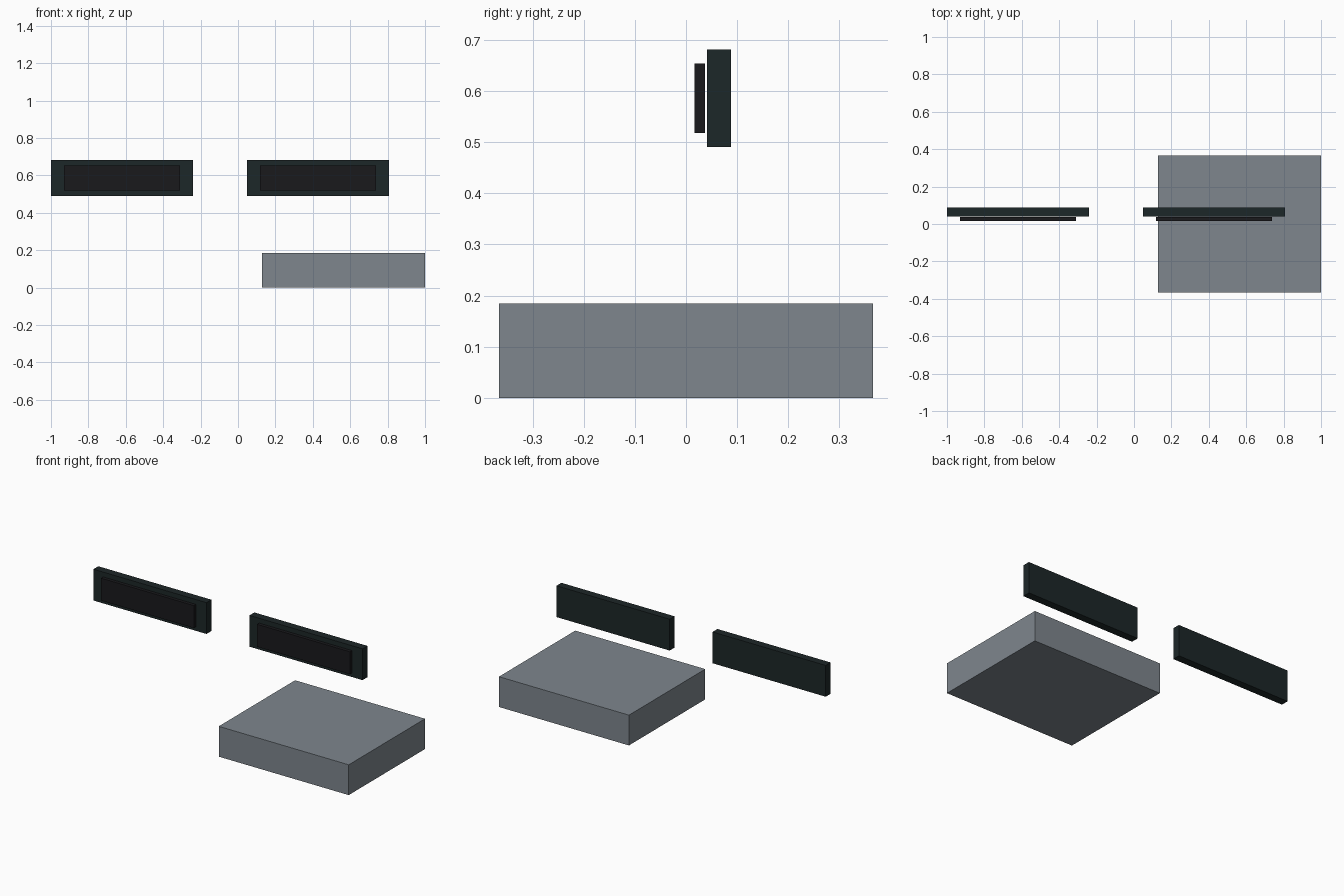
import bpy
import bmesh
from mathutils import Vector

if "Cube" in bpy.data.objects:
    bpy.data.objects.remove(bpy.data.objects["Cube"])


def material(name, rgb):
    mat = bpy.data.materials.new(name)
    mat.diffuse_color = (*rgb, 1.0)
    mat.use_nodes = True
    mat.node_tree.nodes["Principled BSDF"].inputs["Base Color"].default_value = mat.diffuse_color
    return mat


def box(name, low, high, mat):
    """Axis-aligned box between two opposite corners."""
    low, high = Vector(low), Vector(high)
    mesh = bpy.data.meshes.new(name)
    bm = bmesh.new()
    bmesh.ops.create_cube(bm, size=1.0)
    bmesh.ops.scale(bm, vec=high - low, verts=bm.verts)
    bm.to_mesh(mesh)
    bm.free()
    mesh.materials.append(mat)
    obj = bpy.data.objects.new(name, mesh)
    obj.location = (low + high) / 2
    bpy.context.collection.objects.link(obj)
    return obj


base_grey = material("base_grey", (0.21, 0.24, 0.27))
frame_green = material("frame_dark_green", (0.012, 0.020, 0.021))
screen_black = material("screen_black", (0.010, 0.010, 0.012))

# Low slab resting on the ground
box("base_slab", (0.127, -0.366, 0.0), (1.0, 0.366, 0.184), base_grey)

# Two floating panels, each with a thin screen just in front
for side, cx in (("left", -0.62), ("right", 0.428)):
    box(f"{side}_panel", (cx - 0.38, 0.041, 0.491), (cx + 0.38, 0.088, 0.681), frame_green)
    box(f"{side}_screen", (cx - 0.311, 0.017, 0.518), (cx + 0.311, 0.037, 0.654), screen_black)
